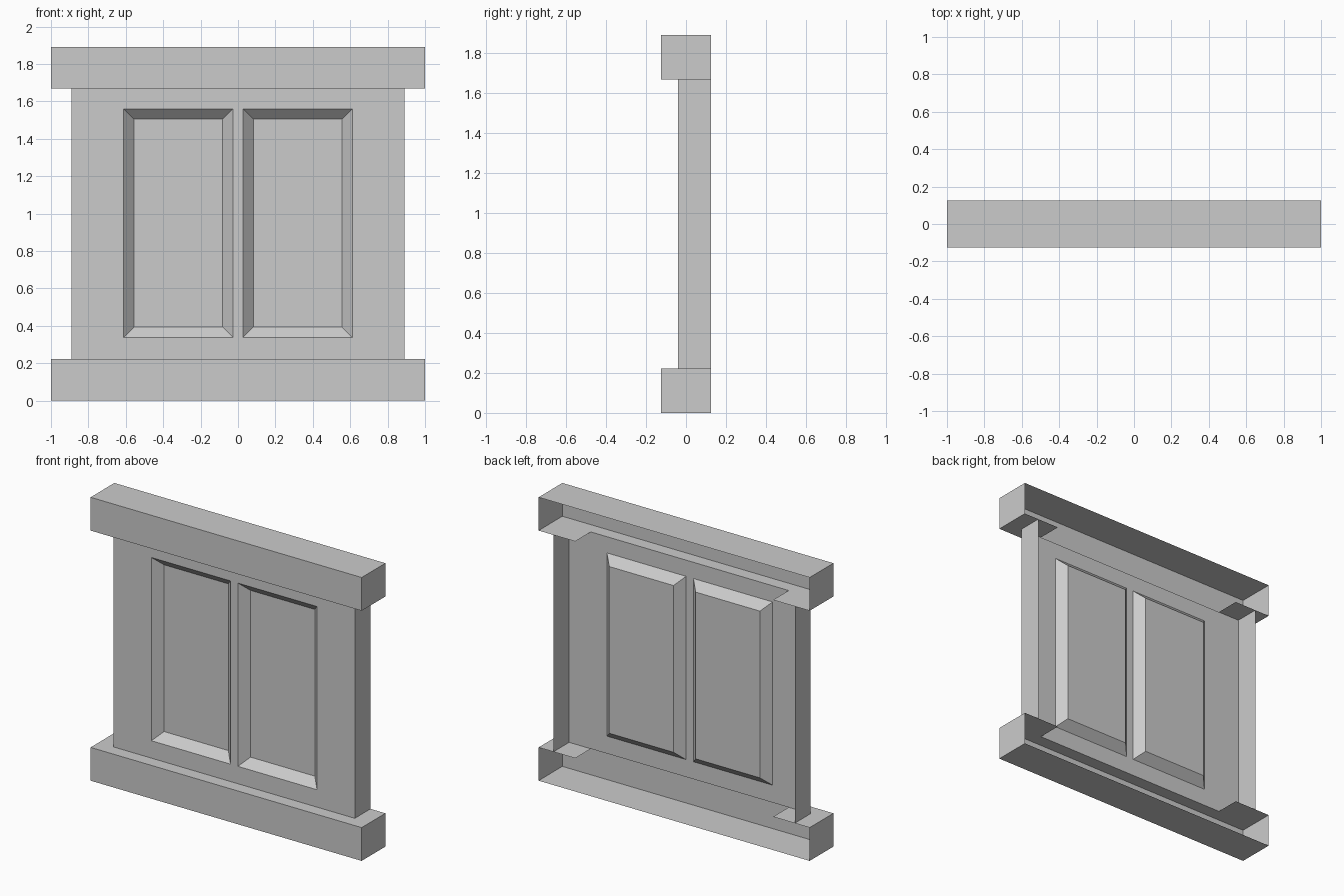
import bpy
import bmesh
from mathutils import Matrix

if "Cube" in bpy.data.objects:
    bpy.data.objects.remove(bpy.data.objects["Cube"])

D = 0.125                    # half depth of the rails
FRONT = -0.04                # front plane of the panel
Z0, Z1, TOP = 0.222, 1.668, 1.89


def finish(bm, name):
    bmesh.ops.remove_doubles(bm, verts=bm.verts, dist=1e-4)
    mesh = bpy.data.meshes.new(name)
    bm.to_mesh(mesh)
    bm.free()
    obj = bpy.data.objects.new(name, mesh)
    bpy.context.collection.objects.link(obj)
    return obj


def face(bm, pts):
    return bm.faces.new([bm.verts.new(p) for p in pts])


def rail(name, z0, z1, side):
    """Box with an open back; the face towards the panel (side = +1 up, -1 down) is notched."""
    bm = bmesh.new()
    bmesh.ops.create_cube(bm, size=1, matrix=Matrix.Translation((0, 0, (z0 + z1) / 2))
                          @ Matrix.Diagonal((2, 2 * D, z1 - z0, 1)))
    bm.normal_update()
    gone = [f for f in bm.faces if f.normal.y > 0.5 or f.normal.z * side > 0.5]
    bmesh.ops.delete(bm, geom=gone, context='FACES_ONLY')
    n = 0.73
    outline = [(-1, -D), (1, -D), (1, D), (n, D), (n, FRONT), (-n, FRONT), (-n, D), (-1, D)]
    z = z1 if side > 0 else z0
    face(bm, [(x, y, z) for x, y in outline[::side]])
    return finish(bm, name)


# Top and bottom rails
rail("bottom_rail", 0, Z0, 1)
rail("top_rail", Z1, TOP, -1)

# Panel front, laid out as a grid with two cells sunk as bevelled recesses
bm = bmesh.new()
xs = [-0.89, -0.611, -0.027, 0.027, 0.611, 0.89]
zs = [Z0, 0.338, 1.56, Z1]
recesses = []
for i in range(5):
    for j in range(3):
        a, b, c, d = xs[i], xs[i + 1], zs[j], zs[j + 1]
        f = face(bm, [(a, FRONT, c), (b, FRONT, c), (b, FRONT, d), (a, FRONT, d)])
        if j == 1 and i in (1, 3):
            recesses.append(f)
bm.normal_update()
bmesh.ops.inset_individual(bm, faces=recesses, thickness=0.055, use_even_offset=True)
for f in recesses:
    bmesh.ops.translate(bm, verts=f.verts, vec=(0, 0.055, 0))

# Panel side returns, open at the back
for s in (-1, 1):
    x = 0.89 * s
    pts = [(x, FRONT, Z0), (x, D, Z0), (x, D, Z1), (x, FRONT, Z1)]
    face(bm, pts[::s])
finish(bm, "recessed_panel")
